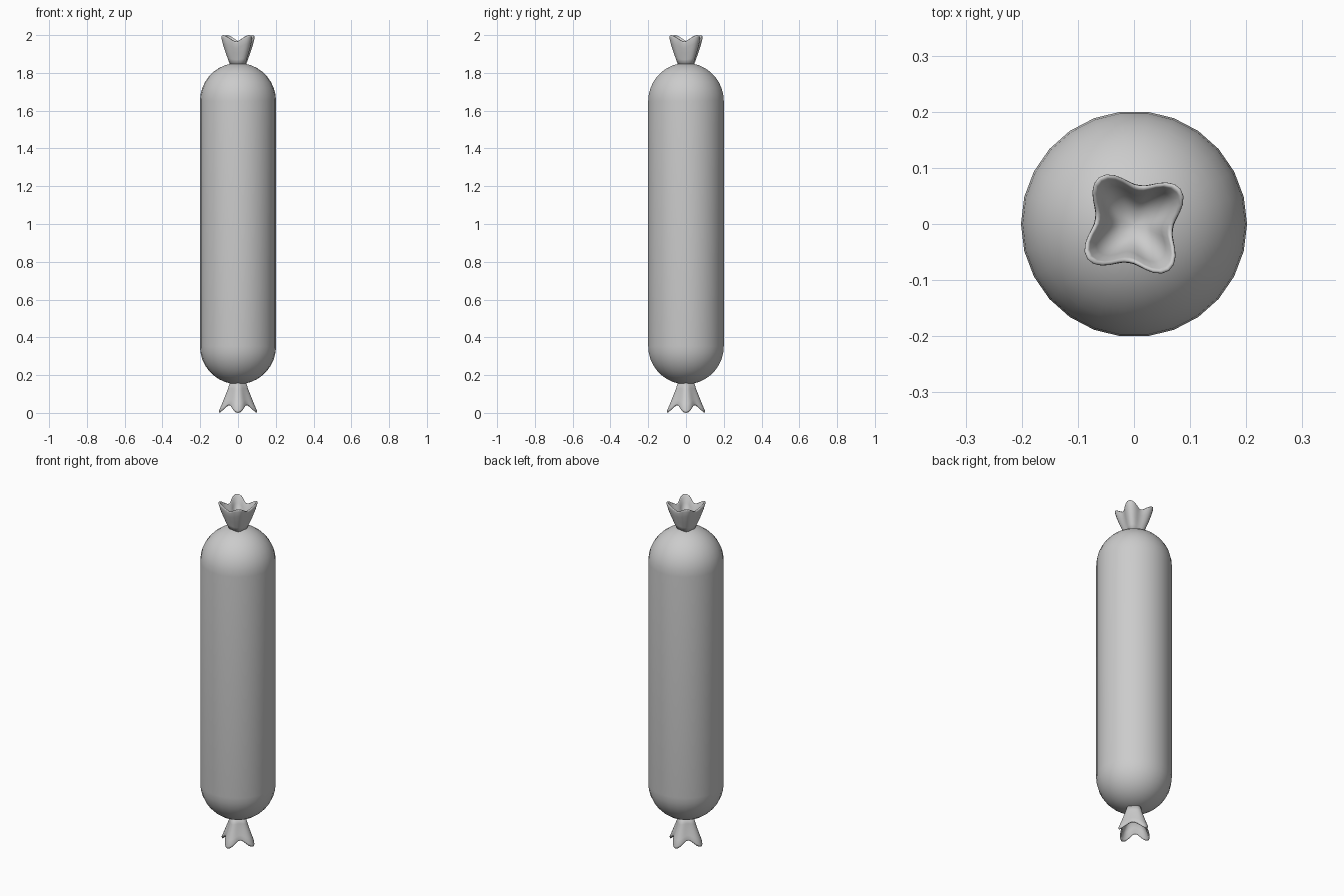
import bpy, bmesh, math

if "Cube" in bpy.data.objects:
    bpy.data.objects.remove(bpy.data.objects["Cube"])

casing = bpy.data.materials.new("casing grey")
casing.diffuse_color = (0.6, 0.6, 0.6, 1)
casing.use_nodes = True
casing.node_tree.nodes["Principled BSDF"].inputs["Base Color"].default_value = casing.diffuse_color


def loft(name, rings, bottom, top):
    """Skin a list of equal rings of points and close both ends at poles."""
    bm = bmesh.new()
    loops = [[bm.verts.new(p) for p in ring] for ring in rings]
    n = len(loops[0])
    for a, b in zip(loops, loops[1:]):
        for i in range(n):
            j = (i + 1) % n
            bm.faces.new((a[i], a[j], b[j], b[i]))
    for loop, pole in ((loops[0], bottom), (loops[-1], top)):
        v = bm.verts.new((0, 0, pole))
        for i in range(n):
            bm.faces.new((loop[i], loop[(i + 1) % n], v))
    bmesh.ops.recalc_face_normals(bm, faces=bm.faces)
    me = bpy.data.meshes.new(name)
    bm.to_mesh(me)
    bm.free()
    me.materials.append(casing)
    me.polygons.foreach_set("use_smooth", [True] * len(me.polygons))
    ob = bpy.data.objects.new(name, me)
    bpy.context.collection.objects.link(ob)
    return ob


# capsule body
R, LOW, HIGH, SIDES, CAP = 0.2015, 0.353, 1.651, 26, 9
profile = [(R * math.cos(a), LOW + R * math.sin(a))
           for a in (-math.pi / 2 * (1 - k / CAP) for k in range(1, CAP + 1))]
profile += [(r, LOW + HIGH - z) for r, z in reversed(profile)]
body = loft("body", [[(r * math.cos(2 * math.pi * i / SIDES),
                       r * math.sin(2 * math.pi * i / SIDES), z)
                      for i in range(SIDES)] for r, z in profile],
            LOW - R, HIGH + R)


# gathered casing ends: four pointed lobes around a hollow cup
def tuft(name, base, direction, turn, stations, floor):
    n = 48
    rings = []
    # station: corner radius, valley radius, corner height, valley height
    for rc, rv, hc, hv in stations:
        ring = []
        for i in range(n):
            a = 2 * math.pi * i / n
            lobe = (0.5 + 0.5 * math.cos(4 * a)) ** 1.2
            r = rv + (rc - rv) * lobe
            h = hv + (hc - hv) * lobe
            ring.append((r * math.cos(a + turn), r * math.sin(a + turn),
                         base + direction * h))
        rings.append(ring)
    return loft(name, rings, base + direction * stations[0][2],
                base + direction * floor)


tuft("top_tuft", 1.84, 1, math.radians(37), [
    (0.046, 0.040, 0.000, 0.000), (0.062, 0.047, 0.035, 0.030),
    (0.079, 0.056, 0.075, 0.060), (0.094, 0.064, 0.115, 0.090),
    (0.104, 0.070, 0.150, 0.118), (0.104, 0.069, 0.158, 0.125),
    (0.099, 0.065, 0.160, 0.127), (0.094, 0.060, 0.153, 0.122),
    (0.080, 0.050, 0.115, 0.095), (0.060, 0.038, 0.080, 0.070),
    (0.030, 0.022, 0.058, 0.055)], 0.05)
tuft("bottom_tuft", 0.165, -1, 0, [
    (0.042, 0.038, 0.000, 0.000), (0.054, 0.045, 0.040, 0.035),
    (0.070, 0.053, 0.080, 0.065), (0.086, 0.062, 0.120, 0.095),
    (0.100, 0.069, 0.152, 0.116), (0.100, 0.068, 0.162, 0.123),
    (0.095, 0.064, 0.165, 0.125), (0.089, 0.059, 0.155, 0.119),
    (0.074, 0.048, 0.115, 0.093), (0.054, 0.036, 0.080, 0.070),
    (0.028, 0.020, 0.058, 0.055)], 0.05)
